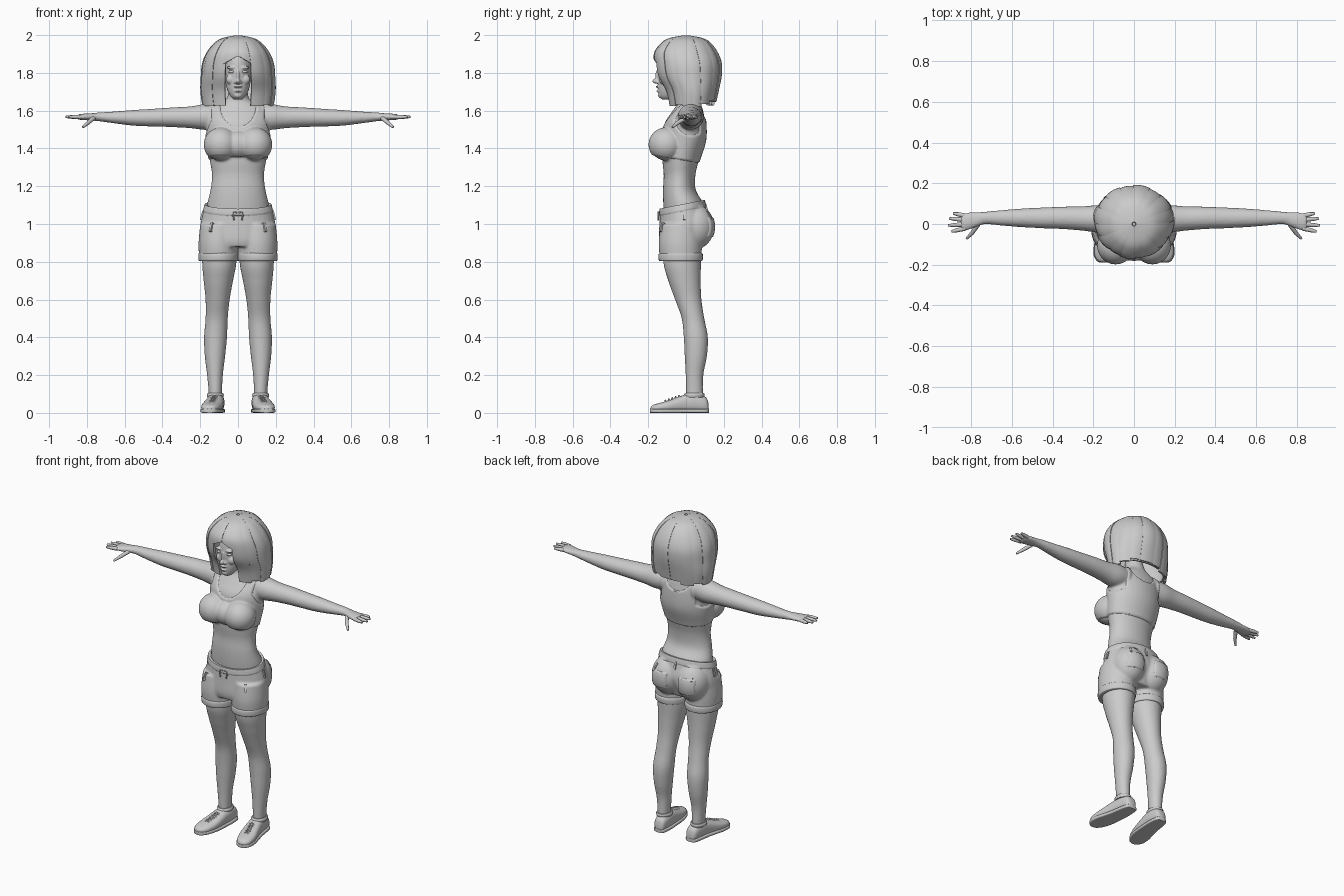
import bpy, bmesh, random
from math import sin, cos, pi, radians
from mathutils import Matrix, Vector
from mathutils.bvhtree import BVHTree

random.seed(4)
if "Cube" in bpy.data.objects:
    bpy.data.objects.remove(bpy.data.objects["Cube"])

grey = bpy.data.materials.new("plain grey")
grey.use_nodes = True
grey.diffuse_color = (.6, .6, .6, 1)
grey.node_tree.nodes["Principled BSDF"].inputs["Base Color"].default_value = (.6, .6, .6, 1)


# ---- helpers ----
def resample(rows, n):
    """Smooth curve through a few rows of numbers."""
    out = []
    for i in range(len(rows) - 1):
        a, b, c, d = (rows[min(max(i + k, 0), len(rows) - 1)] for k in (-1, 0, 1, 2))
        for s in range(n):
            t = s / n
            out.append([q + t / 2 * (r - p + t * (2*p - 5*q + 4*r - s_ + t * (3*(q - r) + s_ - p)))
                        for p, q, r, s_ in zip(a, b, c, d)])
    return out + [list(rows[-1])]


def loft(bm, rows, axis="z", side=1, power=2, sides=32):
    """Rows are: place along axis, two centre values, two radii."""
    rings = []
    for t, a, b, ra, rb in resample(rows, 5):
        ring = []
        for k in range(sides):
            c, s = cos(2 * pi * k / sides), sin(2 * pi * k / sides)
            u = a + ra * abs(c) ** (2 / power) * (1 if c > 0 else -1)
            v = b + rb * abs(s) ** (2 / power) * (1 if s > 0 else -1)
            x, y, z = {"x": (t, u, v), "y": (u, t, v), "z": (u, v, t)}[axis]
            ring.append(bm.verts.new((x * side, y, z)))
        rings.append(ring)
    for lo, hi in zip(rings, rings[1:]):
        for k in range(sides):
            bm.faces.new((lo[k - 1], lo[k], hi[k], hi[k - 1]))
    bm.faces.new(rings[0])
    bm.faces.new(rings[-1])


def ball(bm, place, radii):
    bmesh.ops.create_uvsphere(bm, u_segments=32, v_segments=16, radius=1,
                              matrix=Matrix.Translation(place) @ Matrix.Diagonal((*radii, 1)))


def pair(bm, place, radii):
    for side in (1, -1):
        ball(bm, (place[0] * side, place[1], place[2]), radii)


def finish(name, bm, voxel=0, smooth=0, thick=0, fix=True):
    """Turn a bmesh into an object, optionally fused, smoothed or thickened."""
    if fix:
        bmesh.ops.recalc_face_normals(bm, faces=bm.faces[:])
    me = bpy.data.meshes.new(name)
    bm.to_mesh(me)
    bm.free()
    ob = bpy.data.objects.new(name, me)
    bpy.context.collection.objects.link(ob)
    if voxel:
        m = ob.modifiers.new("fuse", "REMESH")
        m.mode, m.voxel_size = "VOXEL", voxel
    if smooth:
        m = ob.modifiers.new("soften", "SMOOTH")
        m.factor, m.iterations = .5, smooth
    if thick:
        m = ob.modifiers.new("thickness", "SOLIDIFY")
        m.thickness, m.offset = thick, -1
    dg = bpy.context.evaluated_depsgraph_get()
    baked = bpy.data.meshes.new_from_object(ob.evaluated_get(dg))
    ob.modifiers.clear()
    ob.data = baked
    baked.materials.clear()
    baked.materials.append(grey)
    baked.shade_smooth()
    baked.set_sharp_from_angle(angle=radians(42))
    return ob


def garment(name, source, field, lift):
    """Copy the surface where field > 0, lifted; its border dives under the source."""
    bm = bmesh.new()
    bm.from_mesh(source.data)
    bm.normal_update()
    drop = []
    for v, n in [(v, v.normal.copy()) for v in bm.verts]:
        f = field(*v.co)
        v.co += n * max(-.004, min(lift, f))
        if f < -.02:
            drop.append(v)
    bmesh.ops.delete(bm, geom=drop, context="VERTS")
    return finish(name, bm, fix=False)


def cords(name, paths, radius, taper=1):
    cu = bpy.data.curves.new(name, "CURVE")
    cu.dimensions, cu.bevel_depth, cu.use_fill_caps = "3D", radius, True
    for path in paths:
        sp = cu.splines.new("POLY")
        sp.points.add(len(path) - 1)
        for i, (p, co) in enumerate(zip(sp.points, path)):
            p.co = (*co, 1)
            p.radius = 1 + (taper - 1) * (i / (len(path) - 1)) ** 2
        sp.use_smooth = True
    cu.materials.append(grey)
    bpy.context.collection.objects.link(bpy.data.objects.new(name, cu))


# ---- body: torso, arms and legs fused into one skin ----
bm = bmesh.new()
loft(bm, [(1, 0, 0, .17, .11), (1.1, 0, -.012, .164, .108), (1.18, 0, -.035, .146, .087),
          (1.26, 0, -.034, .138, .084), (1.34, 0, -.028, .15, .097), (1.44, 0, -.01, .163, .11),
          (1.53, 0, -.006, .168, .108), (1.59, 0, .008, .16, .085), (1.625, 0, .015, .125, .068),
          (1.65, 0, .015, .075, .057), (1.68, 0, .008, .054, .054), (1.75, 0, -.01, .05, .053)])
pair(bm, (.09, -.105, 1.42), (.085, .087, .085))
ball(bm, (0, -.1, 1.42), (.08, .075, .07))
for side in (1, -1):
    loft(bm, [(.1, .025, 1.57, .062, .062), (.17, .025, 1.567, .068, .069), (.25, .027, 1.565, .06, .058),
              (.35, .03, 1.565, .055, .052), (.45, .03, 1.563, .051, .047), (.55, .03, 1.562, .046, .042),
              (.65, .03, 1.564, .038, .032), (.73, .03, 1.567, .031, .024), (.77, .022, 1.567, .036, .02),
              (.82, .012, 1.567, .044, .017), (.85, .01, 1.567, .04, .014)], "x", side)
    loft(bm, [(.95, .095, -.015, .09, .1), (.8, .099, -.02, .091, .1), (.7, .104, -.008, .078, .086),
              (.6, .108, .012, .064, .07), (.5, .113, .037, .059, .06), (.4, .119, .052, .061, .064),
              (.3, .122, .052, .054, .059), (.2, .122, .045, .042, .047), (.1, .12, .045, .035, .045),
              (.04, .12, .045, .035, .045)], "z", side)
body = finish("body", bm, .007, 8)

# ---- fingers and thumbs ----
digits = [((.83, .041), (.865, .048), (.888, .052)), ((.83, .02), (.88, .025), (.908, .027)),
          ((.83, -.002), (.88, -.005), (.912, -.007)), ((.83, -.022), (.87, -.031), (.897, -.037))]
paths = []
for side in (1, -1):
    paths += [[(x * side, y, 1.567) for x, y in d] for d in digits]
    paths.append([(.765 * side, -.002, 1.56), (.795 * side, -.045, 1.535), (.822 * side, -.072, 1.512)])
cords("fingers", paths, .0115, .5)


# ---- cropped tank top ----
def top_field(x, y, z):
    hem = z - 1.335 + .16 * y
    depth, width = (.115, .095) if y < 0 else (.075, .085)
    scoop = ((x / width) ** 2 + ((z - 1.63) / depth) ** 2) ** .5 - 1
    arm = (((y - .025) / .085) ** 2 + ((z - 1.57) / .1) ** 2) ** .5 - 1
    strap = (.12 if y > .04 else .14) - abs(x)
    return min(hem, scoop * .1, max(strap, arm * .09), .2 - abs(x), 1.66 - z)


garment("tank_top", body, top_field, .007)

# ---- shorts with seat, cuffs, waistband and pockets ----
bm = bmesh.new()
loft(bm, [(1.16, 0, -.018, .16, .107), (1.08, 0, -.015, .18, .122), (1, 0, -.008, .198, .133),
          (.92, 0, -.022, .203, .122), (.88, 0, -.025, .19, .11)])
pair(bm, (.085, .045, .985), (.1, .105, .12))
for side in (1, -1):
    loft(bm, [(1, .1, -.025, .1, .11), (.9, .105, -.03, .104, .115), (.815, .104, -.028, .102, .11)], "z", side)
bm_shorts = finish("shorts_form", bm, .007, 6)
bm = bmesh.new()
bm.from_mesh(bm_shorts.data)
bpy.data.objects.remove(bm_shorts)
bmesh.ops.bisect_plane(bm, geom=bm.verts[:] + bm.edges[:] + bm.faces[:], plane_co=(0, 0, 1.105),
                       plane_no=(0, -.2, 1), clear_outer=True)
shorts = finish("shorts", bm, thick=.01, fix=False)
garment("waistband", shorts, lambda x, y, z: z - .2 * y - 1.07, .004)
garment("back_pockets", shorts,
        lambda x, y, z: min(.055 - abs(abs(x) - .095), z - .93, 1.035 - z, y - .03), .005)
bm = bmesh.new()
for side in (1, -1):
    loft(bm, [(.803, .104, -.028, .096, .106), (.807, .104, -.028, .104, .115), (.825, .104, -.028, .106, .118),
              (.842, .104, -.028, .105, .116), (.848, .104, -.028, .096, .108)], "z", side)
finish("shorts_cuffs", bm)

# ---- belt loops and drawstring, set on the shorts surface ----
tree = BVHTree.FromPolygons([v.co for v in shorts.data.vertices], [p.vertices for p in shorts.data.polygons])
bm = bmesh.new()
for angle in (35, 90, 145, 180, 215, 270, 325):
    a = radians(angle)
    spot, normal, _, _ = tree.find_nearest(Vector((.3 * sin(a), -.25 * cos(a), 1.085 - .04 * cos(a))))
    spot.z -= .012
    turn = normal.to_track_quat("Y", "Z").to_matrix().to_4x4()
    bmesh.ops.create_cube(bm, size=1, matrix=Matrix.Translation(spot) @ turn @ Matrix.Diagonal((.012, .02, .05, 1)))
finish("belt_loops", bm)
cords("drawstring", [[(s * .004, -.143, 1.06), (s * .022, -.148, 1.064), (s * .026, -.147, 1.045),
                      (s * .02, -.148, 1.02)] for s in (1, -1)], .004)

# ---- shoes, soles and laces ----
shoe = [(.12, .11, .018, .042), (.105, .112, .034, .08), (.05, .115, .043, .1), (0, .12, .046, .095),
        (-.05, .128, .051, .078), (-.1, .138, .054, .06), (-.15, .147, .047, .047), (-.178, .15, .03, .037),
        (-.188, .15, .012, .024)]
uppers, soles, laces = bmesh.new(), bmesh.new(), []
for side in (1, -1):
    loft(uppers, [(y, x, h / 2 + .003, w, h / 2) for y, x, w, h in shoe], "y", side, 2.5)
    loft(soles, [(y * 1.01, x, .011, w + .004, .011) for y, x, w, h in shoe], "y", side, 5)
    loft(uppers, [(.082, .12, .042, .042, .053), (.096, .12, .044, .045, .055), (.105, .12, .046, .04, .05)], "z", side)
    for i in range(5):
        y, x, h = -.03 - .018 * i, .124 + .0036 * i, .089 - .0065 * i
        laces += [[((x - s * .028) * side, y, h - .012), (x * side, y - .007, h + .003),
                   ((x + s * .028) * side, y - .014, h - .016)] for s in (1, -1)]
finish("shoe_uppers", uppers)
finish("shoe_soles", soles)
cords("shoe_laces", laces, .004)

# ---- head with brow, nose, cheeks, lips and chin ----
bm = bmesh.new()
loft(bm, [(1.658, 0, -.1, .02, .025), (1.675, 0, -.095, .038, .046), (1.71, 0, -.075, .057, .073),
          (1.76, 0, -.055, .068, .094), (1.82, 0, -.045, .074, .105), (1.88, 0, -.035, .074, .105),
          (1.94, 0, -.02, .06, .085), (1.97, 0, -.01, .025, .035)])
ball(bm, (0, -.156, 1.757), (.013, .022, .014))
ball(bm, (0, -.148, 1.785), (.009, .014, .035))
ball(bm, (0, -.132, 1.682), (.022, .016, .016))
ball(bm, (0, -.147, 1.727), (.022, .014, .006))
ball(bm, (0, -.143, 1.704), (.02, .015, .007))
pair(bm, (.013, -.148, 1.751), (.009, .013, .009))
pair(bm, (.034, -.138, 1.828), (.026, .013, .008))
pair(bm, (.038, -.122, 1.765), (.026, .02, .026))
finish("head", bm, .004, 3)
bm = bmesh.new()
pair(bm, (.033, -.137, 1.806), (.017, .01, .008))
finish("eyes", bm)

# ---- bobbed hair: inner shell under overlapping locks ----
profile = resample([(1.6, .03, .182, .12), (1.7, .03, .196, .14), (1.78, .016, .194, .17), (1.85, .01, .187, .177),
                    (1.91, 0, .163, .165), (1.96, 0, .122, .128), (1.985, 0, .08, .085), (2, 0, .005, .005)], 8)


def hair_sheet(bm, start, end, bottom, scale, bulge, cols):
    grid = []
    for j in range(25):
        row = []
        for i in range(cols + 1):
            u = i / cols
            a = start + (end - start) * u
            z = 1.999 - (1.999 - bottom(a)) * (j / 24) ** 1.6
            lo, hi = next((p, q) for p, q in zip(profile, profile[1:]) if q[0] >= z)
            cy, rx, ry = (p + (q - p) * (z - lo[0]) / (hi[0] - lo[0]) for p, q in zip(lo[1:], hi[1:]))
            k = scale + bulge * sin(pi * u)
            row.append(bm.verts.new((rx * k * sin(a), cy - ry * k * cos(a), z)))
        grid.append(row)
    for r, s in zip(grid, grid[1:]):
        for i in range(cols):
            bm.faces.new((r[i], s[i], s[i + 1], r[i + 1]))


bm = bmesh.new()
hair_sheet(bm, radians(24), radians(336), lambda a: 1.645, .95, 0, 60)
finish("hair_shell", bm, thick=.012, fix=False)
bm = bmesh.new()
for n in range(16):
    mid = (n + .5) * pi / 8
    tip = 1.62 + random.random() * .035
    fringe = n in (0, 15)
    half = radians(12.8)
    hair_sheet(bm, mid - half, mid + half,
               (lambda a: 1.89 - .1 * min(abs(a), abs(2 * pi - a))) if fringe else (lambda a: tip),
               .985 + .025 * (n % 2), .015, 8)
finish("hair_locks", bm, thick=.014, fix=False)
